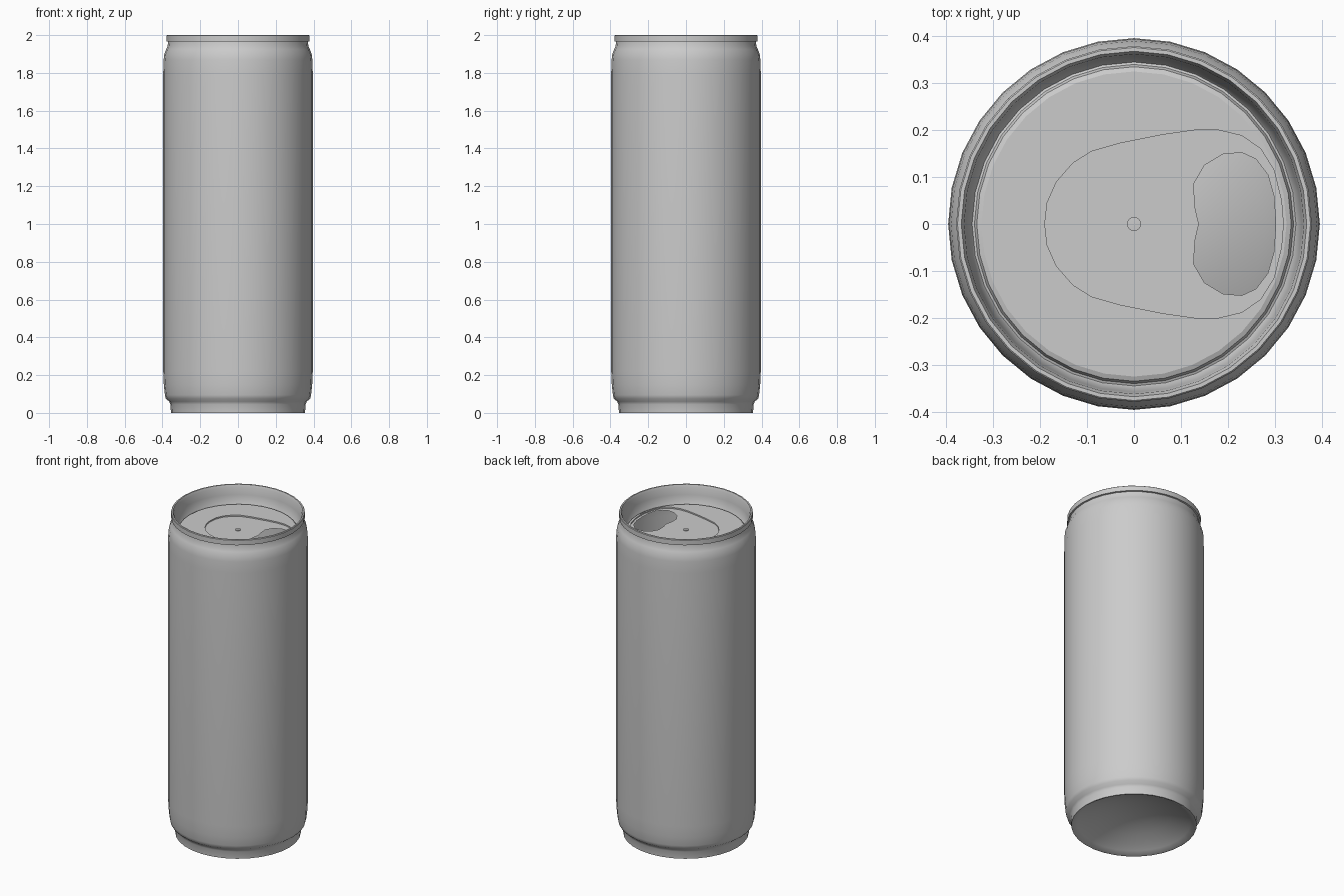
import bpy, bmesh, math

if "Cube" in bpy.data.objects:
    bpy.data.objects.remove(bpy.data.objects["Cube"])

SIDES = 32


def finish(bm, name, angle=40):
    me = bpy.data.meshes.new(name)
    bm.to_mesh(me)
    bm.free()
    ob = bpy.data.objects.new(name, me)
    bpy.context.collection.objects.link(ob)
    bpy.ops.object.select_all(action='DESELECT')
    ob.select_set(True)
    bpy.context.view_layer.objects.active = ob
    bpy.ops.object.shade_smooth_by_angle(angle=math.radians(angle))
    return ob


def ring(bm, r, z, n=SIDES):
    return [bm.verts.new((r * math.cos(2 * math.pi * i / n),
                          r * math.sin(2 * math.pi * i / n), z)) for i in range(n)]


def strip(bm, a, b):
    n = len(a)
    for i in range(n):
        j = (i + 1) % n
        bm.faces.new((a[i], a[j], b[j], b[i]))


def lathe(name, profile, n=SIDES):
    """Revolve (radius, z) points; a zero radius closes to a pole."""
    bm = bmesh.new()
    rows = [bm.verts.new((0, 0, z)) if r == 0 else ring(bm, r, z, n) for r, z in profile]
    for a, b in zip(rows, rows[1:]):
        if not isinstance(a, list):
            for i in range(n):
                bm.faces.new((a, b[(i + 1) % n], b[i]))
        elif not isinstance(b, list):
            for i in range(n):
                bm.faces.new((a[i], a[(i + 1) % n], b))
        else:
            strip(bm, a, b)
    return finish(bm, name)


def mirrored(half):
    """Close an upper half outline (right to left) across the x axis."""
    return half + [(x, -y) for x, y in reversed(half[1:-1])]


def loop(bm, pts, z):
    return [bm.verts.new((x, y, z)) for x, y in pts]


def fill_between(bm, *loops):
    edges = []
    for vs in loops:
        for i, v in enumerate(vs):
            pair = (v, vs[(i + 1) % len(vs)])
            edges.append(bm.edges.get(pair) or bm.edges.new(pair))
    res = bmesh.ops.triangle_fill(bm, edges=edges, use_beauty=True, normal=(0, 0, 1))
    for f in res['geom']:
        if isinstance(f, bmesh.types.BMFace):
            f.normal_update()
            if f.normal.z < 0:
                f.normal_flip()


# Can shell: domed base, wall, neck, rolled lip and the countersunk inner wall
dome = [(0, 0.10)] + [(r, 0.10 * (1 - (r / 0.35) ** 2)) for r in (0.07, 0.14, 0.21, 0.28, 0.32)]
lathe("can_body", dome + [
    (0.348, 0), (0.355, 0), (0.358, 0.045), (0.364, 0.06), (0.382, 0.075), (0.387, 0.095),
    (0.393, 0.15), (0.396, 0.22), (0.396, 1.80), (0.394, 1.87), (0.390, 1.90),
    (0.380, 1.925), (0.373, 1.94), (0.370, 1.965), (0.379, 1.967), (0.379, 1.997),
    (0.376, 2.0), (0.368, 2.0), (0.362, 1.985), (0.358, 1.94), (0.350, 1.885),
    (0.345, 1.878), (0.340, 1.880), (0.335, 1.891), (0.325, 1.895)])

# Lid with a sunken teardrop panel and a bean-shaped mouth opening
panel = mirrored([(0.318, 0), (0.314, 0.05), (0.298, 0.115), (0.27, 0.16), (0.23, 0.188),
                  (0.18, 0.2), (0.13, 0.2), (0.06, 0.19), (-0.03, 0.172), (-0.09, 0.155),
                  (-0.13, 0.13), (-0.165, 0.09), (-0.185, 0.045), (-0.19, 0)])
mouth = mirrored([(0.302, 0), (0.298, 0.06), (0.285, 0.105), (0.26, 0.138), (0.23, 0.152),
                  (0.19, 0.149), (0.15, 0.125), (0.127, 0.085), (0.13, 0.035), (0.138, 0)])
bm = bmesh.new()
upper = loop(bm, panel, 1.895)
lower = loop(bm, panel, 1.887)
fill_between(bm, ring(bm, 0.325, 1.895), upper)
fill_between(bm, lower, loop(bm, mouth, 1.887))
strip(bm, upper, lower)
for f in bm.faces:
    f.smooth = True
finish(bm, "lid", 30)

# Rivet in the middle of the lid
lathe("rivet", [(0.015, 1.886), (0.015, 1.892), (0, 1.893)], 16)
